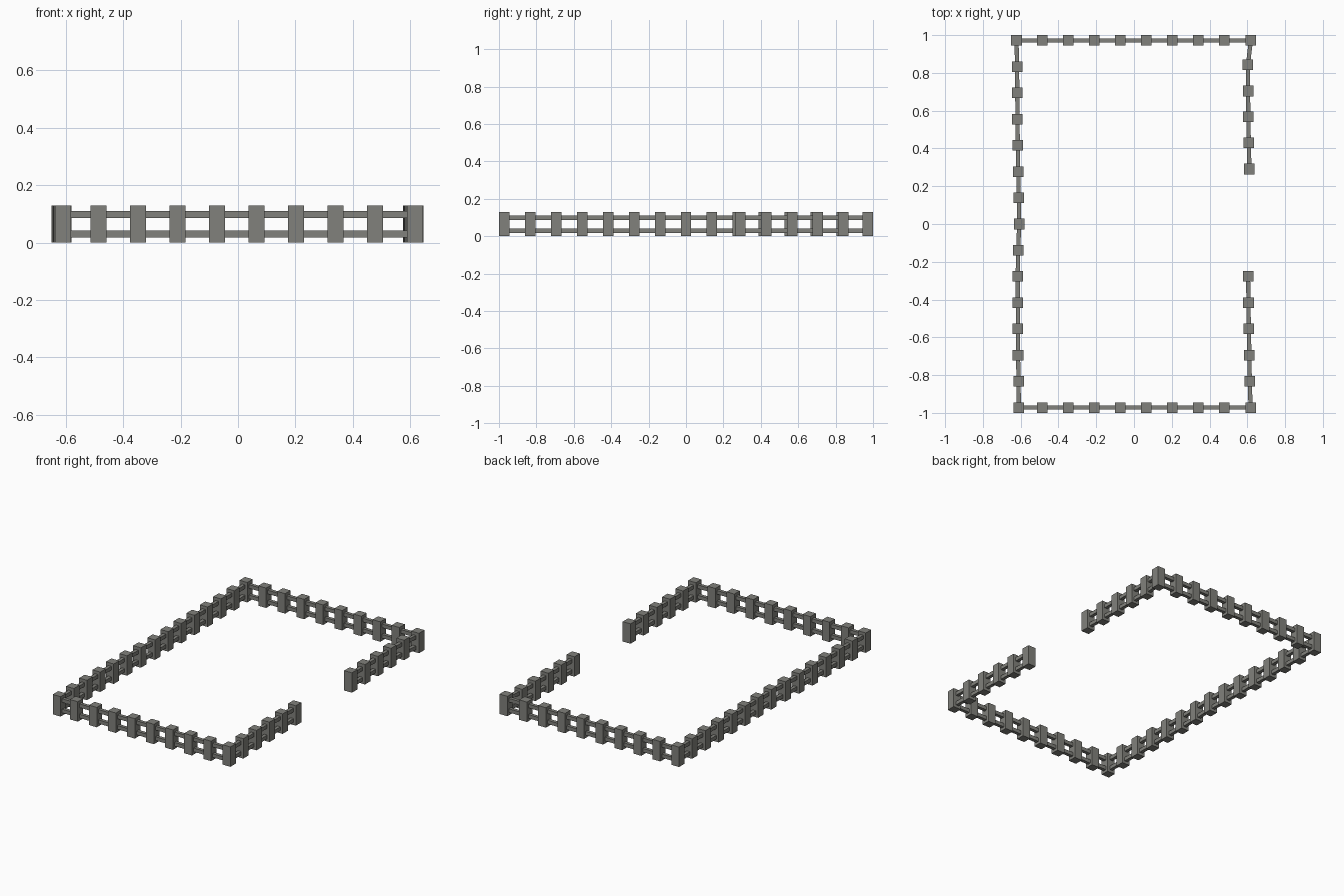
import bpy, bmesh, math
from mathutils import Matrix, Vector

if "Cube" in bpy.data.objects:
    bpy.data.objects.remove(bpy.data.objects["Cube"])

POST, HEIGHT, RAIL = 0.056, 0.13, 0.022

stone = bpy.data.materials.new("weathered_grey")
stone.diffuse_color = (0.22, 0.22, 0.2, 1)
stone.use_nodes = True
stone.node_tree.nodes["Principled BSDF"].inputs["Base Color"].default_value = stone.diffuse_color


def add_box(bm, centre, size, angle=0):
    m = (Matrix.Translation(centre) @ Matrix.Rotation(angle, 4, 'Z')
         @ Matrix.Diagonal((*size, 1)))
    bmesh.ops.create_cube(bm, size=1, matrix=m)


def finish(bm, name):
    me = bpy.data.meshes.new(name)
    bm.to_mesh(me)
    bm.free()
    me.materials.append(stone)
    ob = bpy.data.objects.new(name, me)
    bpy.context.collection.objects.link(ob)


def fence(name, pts, skip=()):
    # square posts, except corners already made by another run
    bm = bmesh.new()
    for i, (x, y) in enumerate(pts):
        if i not in skip:
            add_box(bm, (x, y, HEIGHT / 2), (POST, POST, HEIGHT))
    finish(bm, name + "_posts")
    # two rails between each pair of neighbouring posts
    bm = bmesh.new()
    for a, b in zip(pts, pts[1:]):
        a, b = Vector(a), Vector(b)
        d, mid = b - a, (a + b) / 2
        for z in (0.03, 0.098):
            add_box(bm, (mid.x, mid.y, z), (d.length - 0.02, RAIL, 0.024),
                    math.atan2(d.y, d.x))
    finish(bm, name + "_rails")


inner = [-0.486 + 0.1376 * i for i in range(8)]
step = 1.944 / 14

# long rows along x
fence("back_fence", [(x, 0.972) for x in [-0.622] + inner + [0.619]])
fence("front_fence", [(x, -0.972) for x in [-0.61] + inner + [0.617]])

# slightly uneven left side
left_x = [-0.61, -0.611, -0.614, -0.615, -0.615, -0.616, -0.613, -0.608,
          -0.61, -0.613, -0.615, -0.617, -0.618, -0.619, -0.622]
fence("left_fence", [(x, -0.972 + step * i) for i, x in enumerate(left_x)],
      skip=(0, 14))

# right side in two pieces, leaving a gateway
low_x = [0.617, 0.613, 0.611, 0.608, 0.606, 0.604]
fence("right_front_fence", [(x, -0.972 + step * i) for i, x in enumerate(low_x)],
      skip=(0,))
high = [(0.619, 0.972), (0.603, 0.842), (0.604, 0.704), (0.605, 0.568),
        (0.608, 0.43), (0.611, 0.291)]
fence("right_back_fence", high, skip=(0,))
